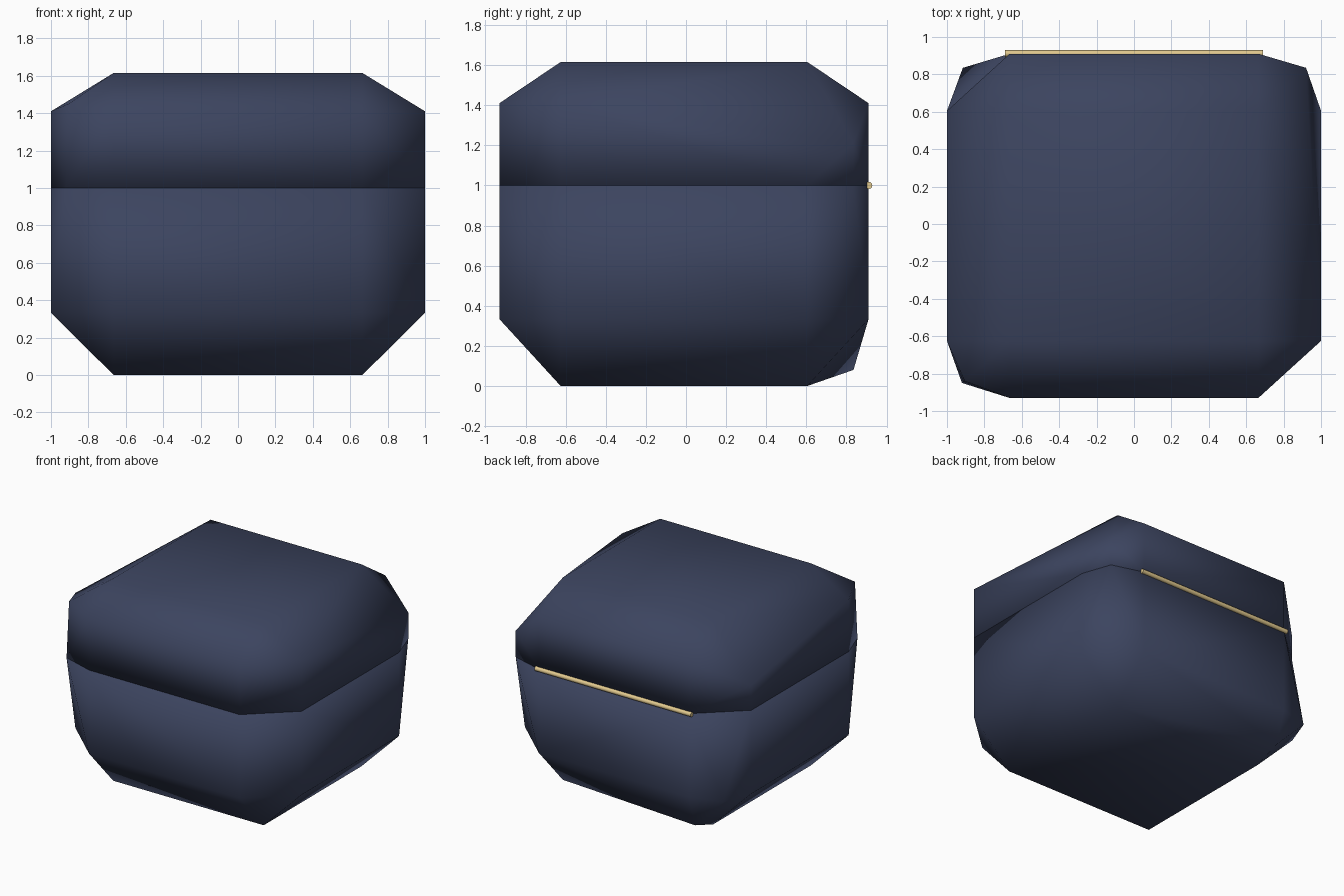
import bpy, bmesh, math

if "Cube" in bpy.data.objects:
    bpy.data.objects.remove(bpy.data.objects["Cube"])

# Shared plan of the chamfered square footprint
OUT_X, IN_X = 1.0, 0.665
OUT_Y, IN_Y, MID_Y = 0.92, 0.615, -0.01


def material(name, rgb):
    m = bpy.data.materials.new(name)
    m.diffuse_color = (*rgb, 1.0)
    m.use_nodes = True
    m.node_tree.nodes["Principled BSDF"].inputs["Base Color"].default_value = m.diffuse_color
    return m


navy = material("navy_leather", (0.045, 0.058, 0.115))
gold = material("gold_metal", (0.75, 0.58, 0.27))


def corner_points(sx, sy, z_seam, z_shoulder, z_cap):
    """Chamfered corner: seam pair, shoulder pair and one point on the flat cap."""
    side = (sx * OUT_X, sy * IN_Y + MID_Y)
    face = (sx * IN_X, sy * OUT_Y + MID_Y)
    cap = (sx * IN_X, sy * IN_Y + MID_Y)
    return [(*side, z_seam), (*face, z_seam),
            (*side, z_shoulder[0]), (*face, z_shoulder[1]), (*cap, z_cap)]


def faceted_shell(name, points, mat):
    """Closed faceted solid wrapped round the points, smooth shaded."""
    bm = bmesh.new()
    for p in points:
        bm.verts.new(p)
    res = bmesh.ops.convex_hull(bm, input=bm.verts)
    loose = [v for v in bm.verts if not v.link_faces]
    bmesh.ops.delete(bm, geom=loose, context='VERTS')
    bmesh.ops.dissolve_limit(bm, angle_limit=math.radians(0.5),
                             verts=bm.verts, edges=bm.edges)
    bmesh.ops.recalc_face_normals(bm, faces=bm.faces)
    for f in bm.faces:
        f.smooth = True
    mesh = bpy.data.meshes.new(name)
    bm.to_mesh(mesh)
    bm.free()
    mesh.materials.append(mat)
    obj = bpy.data.objects.new(name, mesh)
    bpy.context.collection.objects.link(obj)
    return obj


CORNERS = [(sx, sy) for sx in (-1, 1) for sy in (-1, 1)]

# Base: four chamfered corners plus the rounded-off extra points
base = []
for sx, sy in CORNERS:
    base += corner_points(sx, sy, 1.0, (0.333, 0.333), 0.0)
base += [(-0.92, -0.85, 1.0), (0.92, 0.835, 1.0),
         (-0.915, 0.835, 0.333), (-0.665, 0.835, 0.08)]
faceted_shell("box_base", base, navy)

# Lid: shallower, with the side shoulders dropping towards the back
lid = []
for sx, sy in CORNERS:
    side_z = 1.41 if sy < 0 else (1.2 if sx < 0 else 1.0)
    lid += corner_points(sx, sy, 1.0, (side_z, 1.41), 1.615)
lid += [(-0.92, -0.85, 1.0), (-0.905, -0.84, 1.45),
        (0.92, 0.835, 1.0), (0.92, 0.835, 1.21)]
faceted_shell("box_lid", lid, navy)

# Hinge pin along the back seam
bpy.ops.mesh.primitive_cylinder_add(vertices=12, radius=0.018, depth=1.38,
                                    location=(0, 0.911, 1.0),
                                    rotation=(0, math.pi / 2, 0))
pin = bpy.context.object
pin.name = "hinge_pin"
pin.data.materials.append(gold)
bpy.ops.object.shade_smooth_by_angle(angle=math.radians(40))
